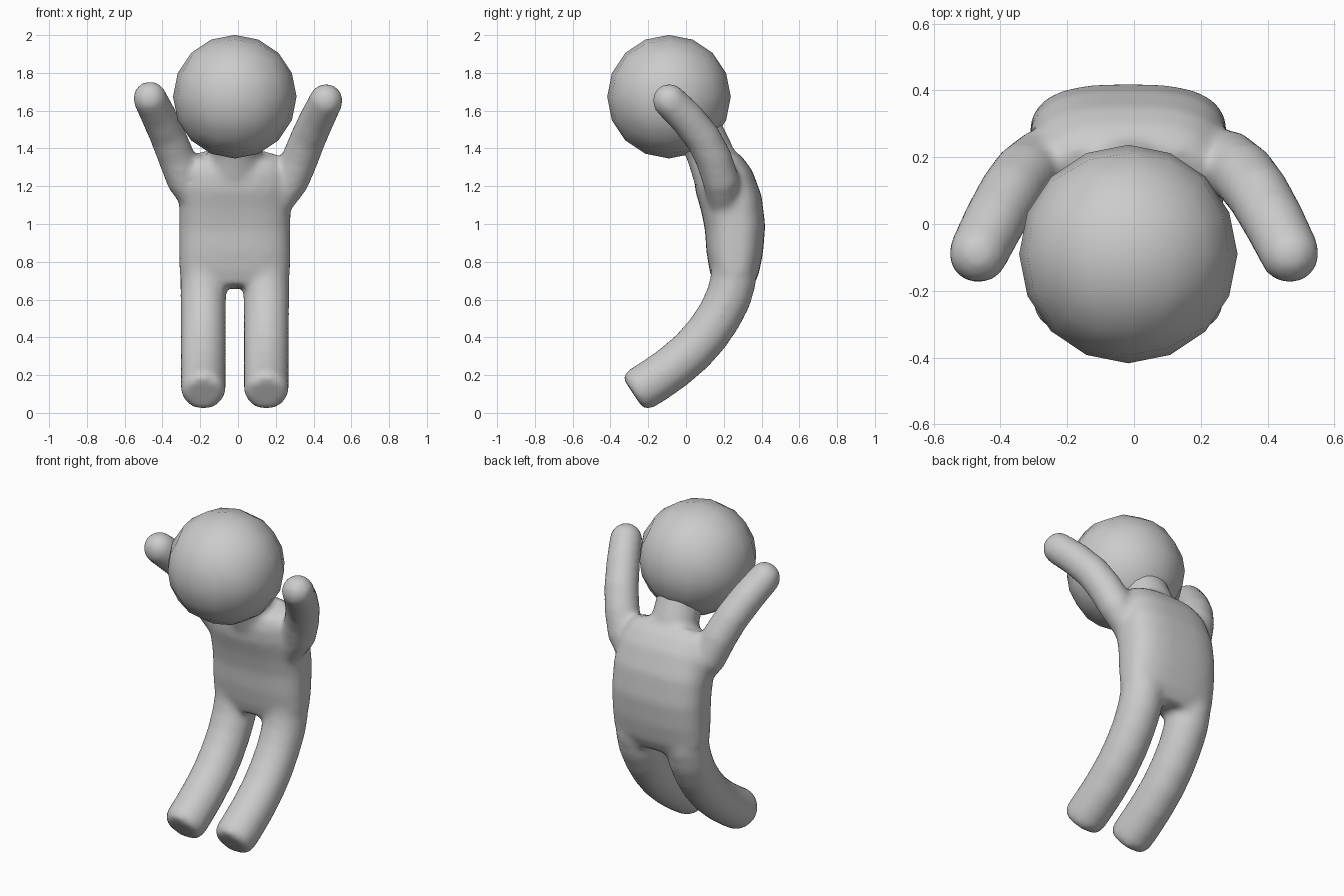
import bpy, bmesh, math
from mathutils import Vector

if "Cube" in bpy.data.objects:
    bpy.data.objects.remove(bpy.data.objects["Cube"])

CX = -0.017  # mid-plane of the figure


def tube(bm, rings, n=2.0, sides=24):
    """Loft superellipse rings (x, y, z, half width, half depth) along a path."""
    pts = [Vector(r[:3]) for r in rings]
    loops = []
    for i, r in enumerate(rings):
        t = (pts[min(i + 1, len(pts) - 1)] - pts[max(i - 1, 0)]).normalized()
        u = (Vector((1, 0, 0)) - t * t.x).normalized()
        v = t.cross(u)
        loop = []
        for k in range(sides):
            a = 2 * math.pi * k / sides
            c, s = math.cos(a), math.sin(a)
            c = math.copysign(abs(c) ** (2 / n), c)
            s = math.copysign(abs(s) ** (2 / n), s)
            loop.append(bm.verts.new(pts[i] + u * c * r[3] + v * s * r[4]))
        loops.append(loop)
    for a, b in zip(loops, loops[1:]):
        for k in range(sides):
            j = (k + 1) % sides
            bm.faces.new((a[k], a[j], b[j], b[k]))
    bm.faces.new(list(reversed(loops[0])))
    bm.faces.new(loops[-1])


def ball(bm, centre, radius):
    new = bmesh.ops.create_uvsphere(bm, u_segments=20, v_segments=12, radius=radius)
    bmesh.ops.translate(bm, verts=new["verts"], vec=centre)


def finish(bm, name):
    bmesh.ops.recalc_face_normals(bm, faces=bm.faces[:])
    for f in bm.faces:
        f.smooth = True
    me = bpy.data.meshes.new(name)
    bm.to_mesh(me)
    bm.free()
    ob = bpy.data.objects.new(name, me)
    bpy.context.collection.objects.link(ob)
    return ob


body = bmesh.new()

# torso, leaning forward at the top
torso = [(0.245, 0.665, 0.25, 0.10), (0.255, 0.74, 0.293, 0.13),
         (0.258, 0.85, 0.295, 0.15), (0.26, 0.98, 0.295, 0.16),
         (0.24, 1.11, 0.295, 0.165), (0.20, 1.23, 0.285, 0.16),
         (0.17, 1.31, 0.26, 0.135), (0.15, 1.36, 0.22, 0.095)]
tube(body, [(CX, *r) for r in torso], n=2.8, sides=32)

# legs sweeping forward to blunt feet
leg = [(0.258, 0.82, 0.12), (0.25, 0.70, 0.122), (0.225, 0.61, 0.122),
       (0.175, 0.51, 0.12), (0.11, 0.415, 0.12), (0.03, 0.325, 0.12),
       (-0.07, 0.24, 0.12), (-0.17, 0.17, 0.12), (-0.235, 0.13, 0.12),
       (-0.265, 0.112, 0.112), (-0.28, 0.102, 0.092)]
for side in (-1, 1):
    tube(body, [(CX + side * 0.167, y, z, r, r) for y, z, r in leg])

# arms raised up and forward with rounded ends
for side, lift in ((-1, 0.012), (1, 0.0)):
    arm = [(0.21, 0.20, 1.12, 0.085), (0.28, 0.185, 1.23, 0.098),
           (0.33, 0.145, 1.35, 0.098), (0.372, 0.09, 1.455, 0.096),
           (0.42, 0.005, 1.56, 0.094), (0.466, -0.088, 1.652, 0.09)]
    tube(body, [(side * x, y, z + lift * (z > 1.3), r, r) for x, y, z, r in arm])
    ball(body, (side * 0.466, -0.088, 1.653 + lift), 0.091)

# neck
tube(body, [(CX, 0.16, 1.28, 0.15, 0.13), (CX, 0.12, 1.39, 0.135, 0.125),
            (CX, 0.085, 1.46, 0.135, 0.125), (CX, 0.03, 1.56, 0.15, 0.13)])

# fuse the body parts into one soft skin
body_ob = finish(body, "body")
rm = body_ob.modifiers.new("fuse", "REMESH")
rm.mode = "VOXEL"
rm.voxel_size = 0.018
rm.use_smooth_shade = True
sm = body_ob.modifiers.new("soften", "SMOOTH")
sm.factor = 0.5
sm.iterations = 10

# head: coarse ball made from a subdivided cube
head = bmesh.new()
bmesh.ops.create_cube(head, size=2)
bmesh.ops.subdivide_edges(head, edges=head.edges[:], cuts=3, use_grid_fill=True)
for v in head.verts:
    d = Vector([math.tan(c * math.pi / 4) for c in v.co]).normalized()
    v.co = d * 0.327 + Vector((CX, -0.09, 1.674))
finish(head, "head")
